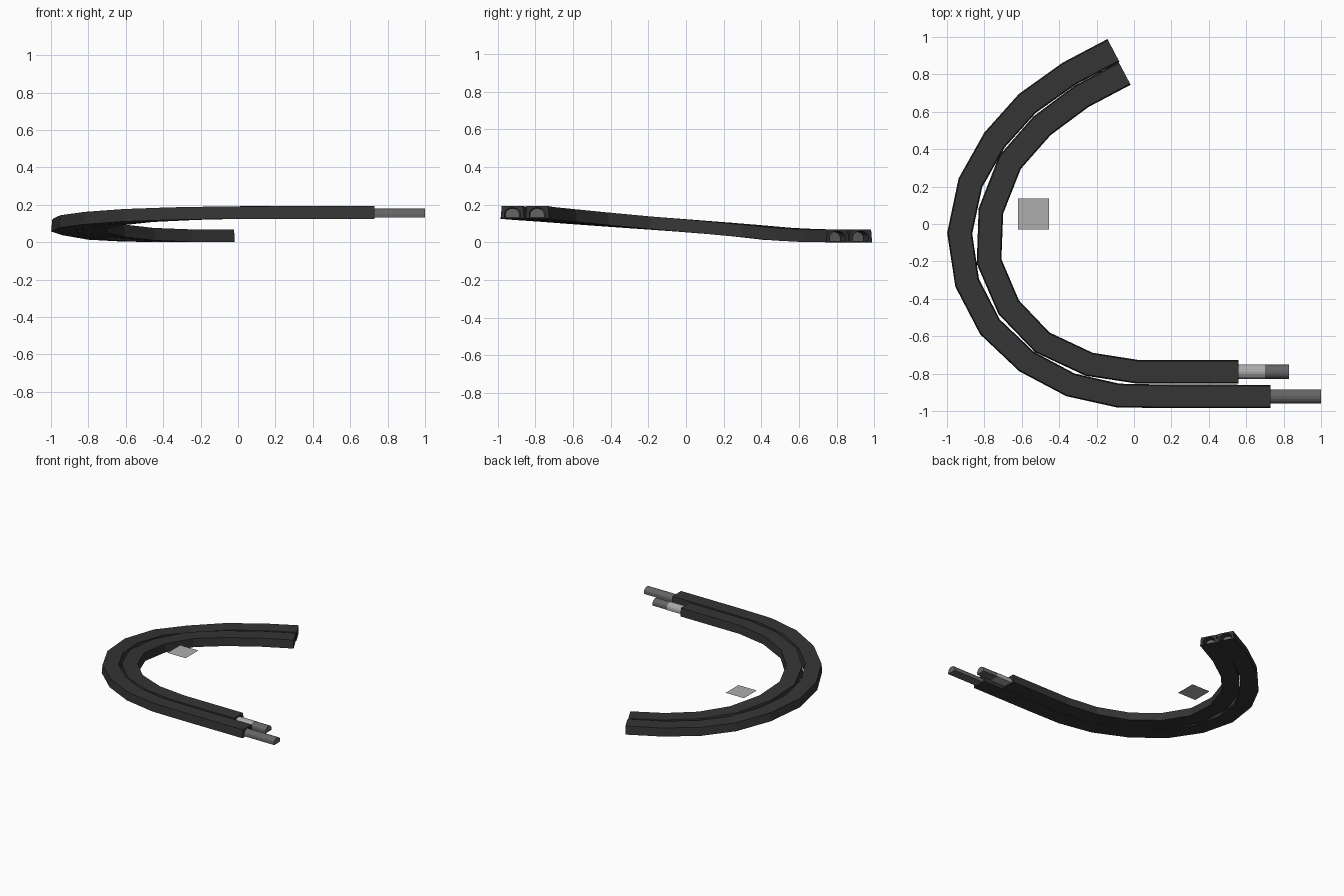
import bpy, bmesh, math
from mathutils import Vector

if "Cube" in bpy.data.objects:
    bpy.data.objects.remove(bpy.data.objects["Cube"])


def material(name, v, a=1.0):
    m = bpy.data.materials.new(name)
    m.diffuse_color = (v, v, v, a)
    m.use_nodes = True
    m.node_tree.nodes["Principled BSDF"].inputs["Base Color"].default_value = m.diffuse_color
    return m


DARK = material("dark_rubber", 0.035)
GREY = material("grey_core", 0.13)
PALE = material("pale_sleeve", 0.4)


def make_object(name, bm, mat):
    bmesh.ops.recalc_face_normals(bm, faces=bm.faces[:])
    me = bpy.data.meshes.new(name)
    bm.to_mesh(me)
    bm.free()
    me.materials.append(mat)
    ob = bpy.data.objects.new(name, me)
    bpy.context.collection.objects.link(ob)
    return ob


def arch(half, base, top, n=8):
    """Flat-bottomed arch section as (side, height) points."""
    pts = [(half * math.cos(math.pi * i / n),
            base + (top - base) * (0.35 + 0.65 * math.sin(math.pi * i / n)))
           for i in range(n + 1)]
    return [(half, base)] + pts + [(-half, base)]


def sweep(bm, path, section, widths=(1, 1)):
    """Mitred sweep of a section along a path; returns the vertex rings."""
    rings, n = [], len(path)
    pts = [Vector(p) for p in path]
    for i, p in enumerate(pts):
        a = (p - pts[i - 1]).xy.normalized() if i else None
        b = (pts[i + 1] - p).xy.normalized() if i < n - 1 else None
        t = ((a or b) + (b or a)).normalized()
        k = 1 / max(0.5, t.dot(a or b))
        k *= widths[0] + (widths[1] - widths[0]) * i / (n - 1)
        side = Vector((t.y, -t.x, 0)) * k
        rings.append([bm.verts.new(p + side * s + Vector((0, 0, h))) for s, h in section])
    m = len(section)
    for r, q in zip(rings, rings[1:]):
        for j in range(m):
            bm.faces.new((r[j], r[(j + 1) % m], q[(j + 1) % m], q[j]))
    return rings


def sleeve(name, path):
    """Dark tapered casing with an arched bore, open at both ends."""
    bm = bmesh.new()
    h = 0.067
    outer = [(0.063, 0), (0.057, h), (-0.057, h), (-0.063, 0)]
    bore = arch(0.043, 0.006, 0.059)
    w = (1.09, 0.99)
    ro = sweep(bm, path, outer, w)
    ri = sweep(bm, path, bore, w)
    for k in (0, -1):
        edges = []
        for ring in (ro[k], ri[k]):
            for j in range(len(ring)):
                edges.append(bm.edges.get((ring[j], ring[(j + 1) % len(ring)])))
        bmesh.ops.triangle_fill(bm, use_beauty=True, use_dissolve=False, edges=edges)
    return make_object(name, bm, DARK)


def rod(name, path, section, mat):
    bm = bmesh.new()
    rings = sweep(bm, path, section)
    bm.faces.new(rings[0])
    bm.faces.new(rings[-1])
    return make_object(name, bm, mat)


# Centre lines of the two casings, from the low back end to the raised front end
outer_path = [(-.11, .928, .005), (-.345, .805, .005), (-.57, .645, .008), (-.745, .45, .018),
              (-.875, .22, .042), (-.932, -.05, .062), (-.892, -.315, .082), (-.77, -.55, .1),
              (-.575, -.735, .115), (-.34, -.86, .124), (-.085, -.917, .129),
              (.2, -.922, .13), (.73, -.922, .13)]
inner_path = [(-.05, .805, .005), (-.28, .683, .006), (-.492, .525, .014), (-.663, .33, .032),
              (-.765, .07, .054), (-.775, -.2, .075), (-.67, -.445, .096), (-.49, -.633, .113),
              (-.24, -.75, .124), (.02, -.79, .13), (.56, -.79, .13)]

# Casings with a core rod running through each and out of the front end
for label, path, tip in (("outer", outer_path, 1.0), ("inner", inner_path, 0.83)):
    sleeve(label + "_casing", path)
    start = Vector(path[0]).lerp(Vector(path[1]), 0.15)
    end = Vector((tip, path[-1][1], path[-1][2]))
    rod(label + "_core", [start] + path[1:] + [end], arch(0.0375, 0.007, 0.055), GREY)

# Pale collar on the inner core
x, y, z = inner_path[-1]
rod("inner_collar", [(x - 0.02, y, z), (0.70, y, z)], arch(0.039, 0.006, 0.0565), PALE)

# Small loose flat panel inside the bend
bm = bmesh.new()
bmesh.ops.create_grid(bm, x_segments=1, y_segments=1, size=0.083)
panel = make_object("flat_panel", bm, material("clear_panel", 0.42))
panel.location = (-0.537, 0.053, 0.105)

# Rest everything exactly on the ground
for ob in bpy.context.collection.objects:
    ob.location.z -= 0.005
